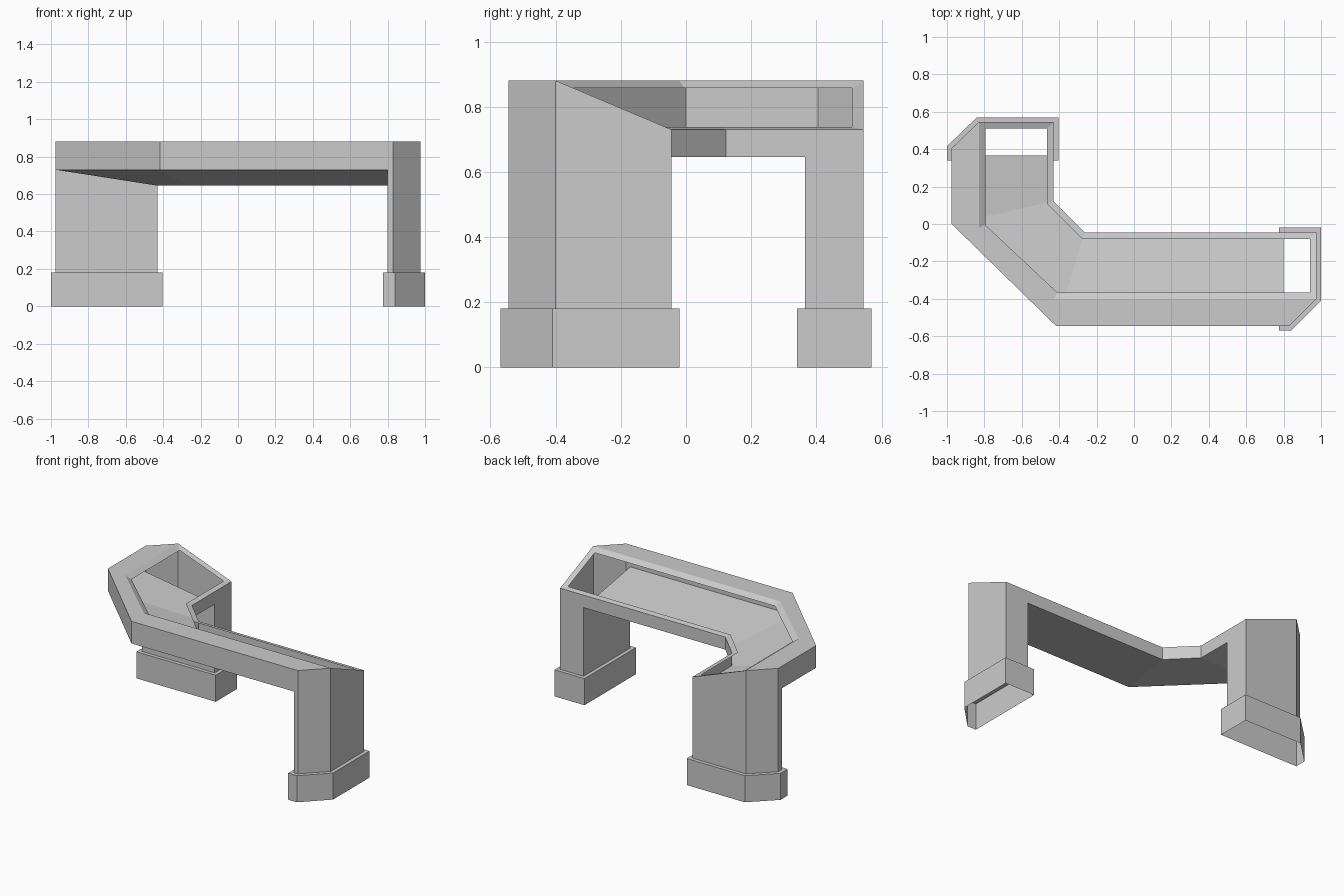
import bpy, bmesh
from mathutils import Vector

if "Cube" in bpy.data.objects:
    bpy.data.objects.remove(bpy.data.objects["Cube"])

TOP, LOW, UNDER, BASE = 0.88, 0.73, 0.645, 0.18


def make(name, faces):
    """Thin shell object from a list of faces (each a list of 3D points)."""
    bm = bmesh.new()
    for f in faces:
        bm.faces.new([bm.verts.new(p) for p in f])
    bmesh.ops.remove_doubles(bm, verts=bm.verts[:], dist=0.0005)
    bmesh.ops.recalc_face_normals(bm, faces=bm.faces[:])
    me = bpy.data.meshes.new(name)
    bm.to_mesh(me)
    bm.free()
    ob = bpy.data.objects.new(name, me)
    bpy.context.collection.objects.link(ob)
    return ob


def offset(poly, d):
    """Mitred offset of a closed plan polygon; positive d grows it."""
    pts = [Vector(p) for p in poly]
    n = len(pts)
    area = sum(pts[i - 1].x * pts[i].y - pts[i].x * pts[i - 1].y for i in range(n))
    s = d if area > 0 else -d
    out = []
    for i, p in enumerate(pts):
        a = (p - pts[i - 1]).normalized()
        b = (pts[(i + 1) % n] - p).normalized()
        na, nb = Vector((a.y, -a.x)), Vector((b.y, -b.x))
        out.append(tuple(p + (na + nb) * s / (1 + na.dot(nb))))
    return out


def strip(a, za, b, zb, closed=False):
    """Quads between two plan paths; heights are a number or one per point."""
    n = len(a)
    za = za if isinstance(za, list) else [za] * n
    zb = zb if isinstance(zb, list) else [zb] * n
    A = [(*p, z) for p, z in zip(a, za)]
    B = [(*p, z) for p, z in zip(b, zb)]
    return [[A[i], A[(i + 1) % n], B[(i + 1) % n], B[i]]
            for i in range(n if closed else n - 1)]


# Plan lines of the bent counter, from the rear left end to the right end
outer = [(-0.975, 0.405), (-0.975, 0.0), (-0.417, -0.545), (0.83, -0.545)]
ridge = [(-0.83, 0.545), (-0.83, -0.02), (-0.425, -0.40), (0.975, -0.40)]
inner = [(-0.43, 0.545), (-0.43, 0.122), (-0.263, -0.045), (0.975, -0.045)]
# The same lines cut off where the legs begin
outer_mid = [(-0.975, 0.365)] + outer[1:3] + [(0.80, -0.545)]
inner_mid = [(-0.43, 0.365)] + inner[1:3] + [(0.80, -0.045)]

# Counter: flat ledge, sloping rim round the open tray, fascia, tray floor, inner edge
opening = ridge + inner[::-1]
faces = strip(outer, TOP, ridge, TOP)
faces += strip(opening, [TOP] * 4 + [LOW] * 4,
               offset(opening, -0.035), [0.857] * 4 + [0.737] * 4, closed=True)
faces += strip(outer_mid, LOW, outer_mid, TOP)
faces += strip(outer_mid, LOW, inner_mid, UNDER)
faces += strip(inner_mid, UNDER, inner_mid, LOW)
make("counter", faces)

# Hollow legs with a chamfered outer corner, each on a wider open plinth
for side, k in (("left", 0), ("right", -1)):
    plan = [outer_mid[k], outer[k], ridge[k], inner[k], inner_mid[k]]
    walls = strip(plan, BASE, plan, [TOP, TOP, TOP, LOW, LOW])
    walls += strip([plan[4], plan[0]], BASE, [plan[4], plan[0]], [UNDER, LOW])
    make(side + "_leg", walls)
    foot = offset(plan, 0.025)
    make(side + "_plinth",
         strip(foot, 0.0, foot, BASE, closed=True)
         + strip(foot, BASE, plan, BASE, closed=True))
